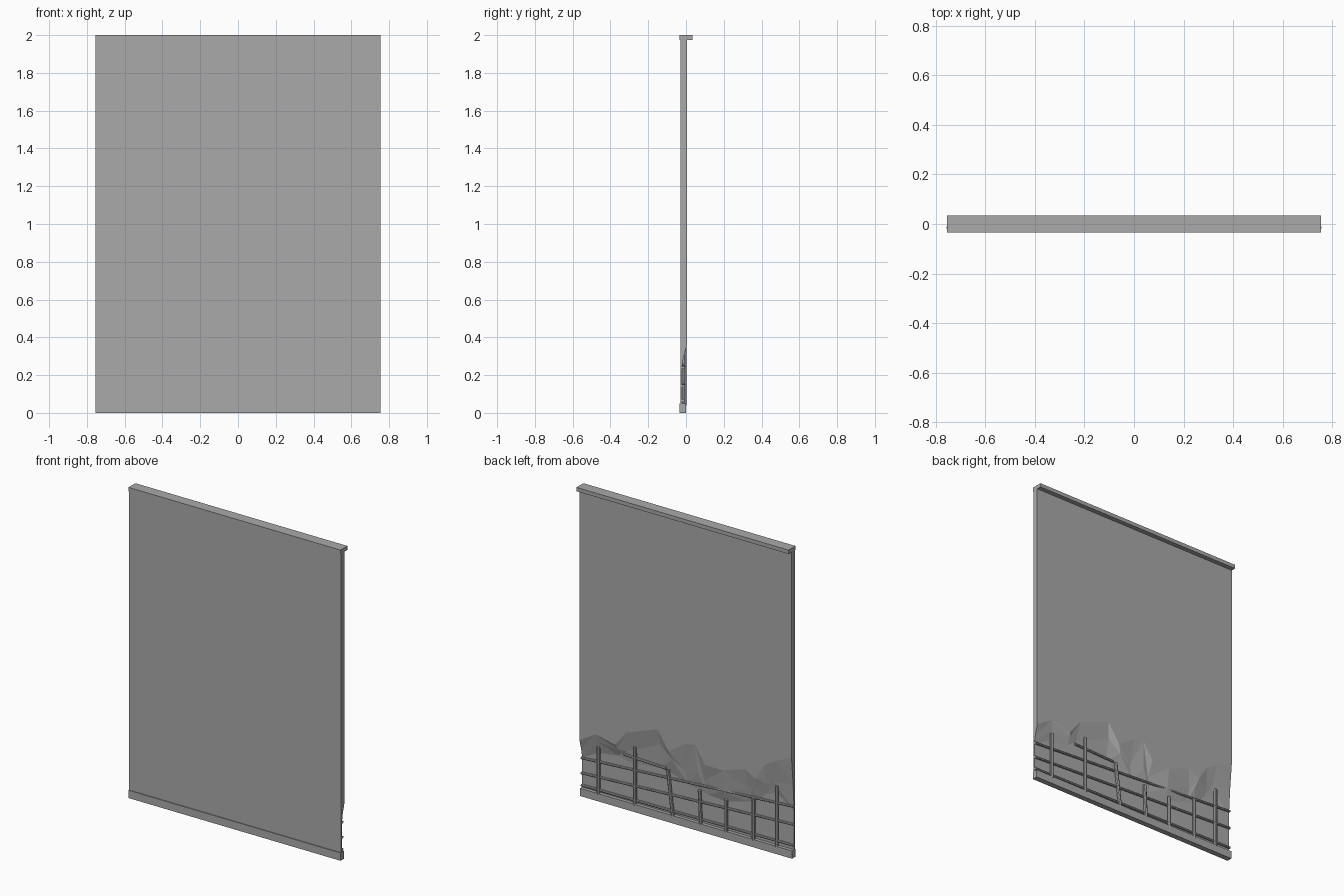
import bpy, bmesh, random
from mathutils import Vector

random.seed(4)
if "Cube" in bpy.data.objects:
    bpy.data.objects.remove(bpy.data.objects["Cube"])

HALF = 0.755
FRONT, INNER, BACK = -0.03, -0.022, 0.005
CAP_Z, BASE_Z = 1.975, 0.05

grey = bpy.data.materials.new("concrete grey")
grey.use_nodes = True
grey.diffuse_color = (0.4, 0.4, 0.4, 1)
grey.node_tree.nodes["Principled BSDF"].inputs["Base Color"].default_value = grey.diffuse_color


def finish(name, bm):
    bmesh.ops.recalc_face_normals(bm, faces=bm.faces)
    mesh = bpy.data.meshes.new(name)
    bm.to_mesh(mesh)
    bm.free()
    mesh.materials.append(grey)
    obj = bpy.data.objects.new(name, mesh)
    bpy.context.collection.objects.link(obj)
    return obj


def box(name, y0, y1, z0, z1):
    bm = bmesh.new()
    bmesh.ops.create_cube(bm, size=1)
    for v in bm.verts:
        v.co = (v.co.x * 2 * HALF, y0 if v.co.y < 0 else y1, z0 if v.co.z < 0 else z1)
    return finish(name, bm)


def bar(name, start, end, radius, sides=8):
    a, b = Vector(start), Vector(end)
    bm = bmesh.new()
    bmesh.ops.create_cone(bm, cap_ends=True, segments=sides, radius1=radius,
                          radius2=radius, depth=(b - a).length)
    turn = (b - a).to_track_quat("Z", "Y")
    for v in bm.verts:
        v.co = turn @ v.co + (a + b) / 2
    return finish(name, bm)


# Rails and the thin front skin
box("top_cap", -0.035, 0.035, CAP_Z, 2)
box("base_rail", -0.035, 0, 0, BASE_Z)
box("front_skin", FRONT, INNER, BASE_Z, CAP_Z)

# Thick slab with a jagged broken lower edge: x, outer height, inner height
BREAK = [(HALF, .36, .24), (.64, .43, .3), (.5, .4, .32), (.42, .5, .3),
         (.2, .58, .32), (.12, .46, .31), (0, .54, .27), (-.07, .55, .26),
         (-.14, .44, .24), (-.27, .44, .23), (-.42, .49, .27), (-.5, .45, .3),
         (-.56, .55, .36), (-.64, .6, .38), (-HALF, .65, .3)]
bm = bmesh.new()
outer, middle, inner = [], [], []
for i, (x, high, low) in enumerate(BREAK):
    at_end = abs(x) == HALF
    t = 0.5 if at_end else random.uniform(0.3, 0.7)
    depth = 0.6 if at_end else random.uniform(0.35, 0.85)
    shift = 0 if at_end else random.uniform(-0.03, 0.03)
    outer.append(bm.verts.new((x, BACK, high)))
    middle.append(bm.verts.new((x + shift, BACK + (INNER - BACK) * depth, high + (low - high) * t)))
    inner.append(bm.verts.new((x, INNER, low)))
top_out = [bm.verts.new((s * HALF, BACK, CAP_Z)) for s in (1, -1)]
top_in = [bm.verts.new((s * HALF, INNER, CAP_Z)) for s in (1, -1)]
bm.faces.new([top_out[0], *outer, top_out[1]])
bm.faces.new([top_in[0], *inner, top_in[1]])
bm.faces.new([*top_out, *reversed(top_in)])
for end in (0, -1):
    bm.faces.new([top_out[end], outer[end], middle[end], inner[end], top_in[end]])
for upper, lower in ((outer, middle), (middle, inner)):
    for i in range(len(BREAK) - 1):
        a, b, c, d = upper[i], upper[i + 1], lower[i + 1], lower[i]
        if i % 2:
            bm.faces.new((a, b, c))
            bm.faces.new((a, c, d))
        else:
            bm.faces.new((a, b, d))
            bm.faces.new((b, c, d))
finish("broken_slab", bm)

# Exposed upright bars: foot x, head x, head height
UPRIGHTS = [(.63, .63, .345), (.37, .37, .415), (.1, .135, .33), (-.1, -.09, .26),
            (-.28, -.28, .25), (-.475, -.475, .31), (-.64, -.64, .435)]
for i, (foot, head, height) in enumerate(UPRIGHTS):
    bar(f"upright_bar_{i + 1}", (foot, -0.009, BASE_Z - 0.01), (head, -0.009, height), 0.011)

# Exposed cross bars, slightly tilted
for i, (left, right) in enumerate([(.065, .08), (.143, .215), (.24, .33)]):
    bar(f"cross_bar_{i + 1}", (HALF, -0.014, left), (-HALF, -0.014, right), 0.008)
bar("cross_bar_stub", (.45, -0.012, .345), (.15, -0.012, .335), 0.008)
